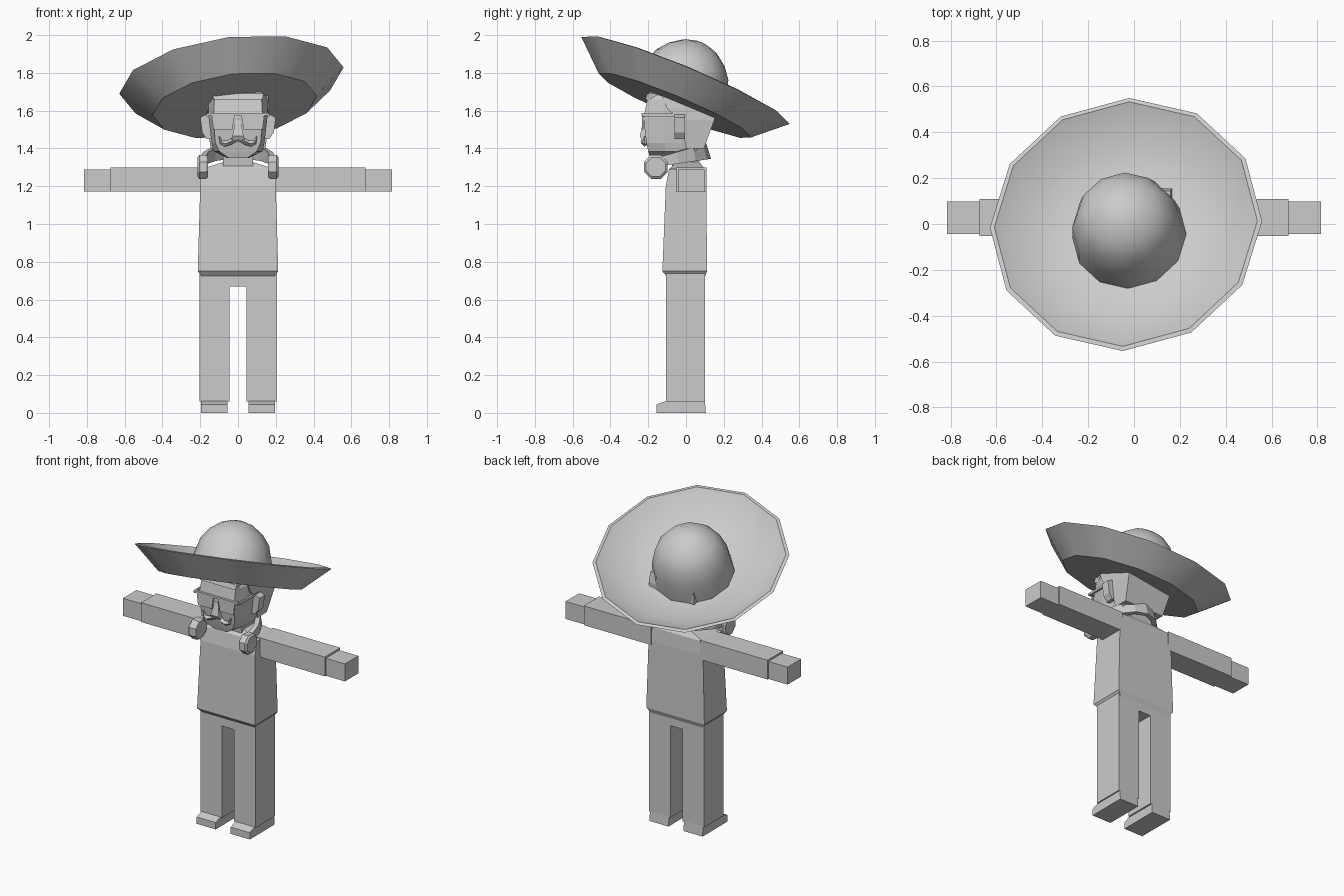
import bpy, math
from mathutils import Vector

cube = bpy.data.objects.get("Cube")
if cube:
    bpy.data.objects.remove(cube, do_unlink=True)

grey = bpy.data.materials.new("plain_grey")
grey.use_nodes = True
tone = (0.6, 0.6, 0.6, 1)
grey.diffuse_color = tone
grey.node_tree.nodes["Principled BSDF"].inputs["Base Color"].default_value = tone


def loft(name, rings):
    """Skin equal-sized rings of points and cap both ends."""
    n = len(rings[0])
    verts = [tuple(p) for r in rings for p in r]
    faces = [[i * n + j, i * n + (j + 1) % n, (i + 1) * n + (j + 1) % n, (i + 1) * n + j]
             for i in range(len(rings) - 1) for j in range(n)]
    faces += [list(range(n))[::-1], [len(verts) - n + j for j in range(n)]]
    mesh = bpy.data.meshes.new(name)
    mesh.from_pydata(verts, [], faces)
    mesh.materials.append(grey)
    ob = bpy.data.objects.new(name, mesh)
    bpy.context.collection.objects.link(ob)
    bpy.context.view_layer.objects.active = ob
    bpy.ops.object.select_all(action='DESELECT')
    ob.select_set(True)
    bpy.ops.object.mode_set(mode='EDIT')
    bpy.ops.mesh.select_all(action='SELECT')
    bpy.ops.mesh.normals_make_consistent(inside=False)
    bpy.ops.object.mode_set(mode='OBJECT')
    return ob


def rect(x0, x1, y0, y1, z):
    return [(x0, y0, z), (x1, y0, z), (x1, y1, z), (x0, y1, z)]


def box(name, x, y, z):
    return loft(name, [rect(*x, *y, h) for h in z])


def stack(name, sections):
    """Symmetric block from (z, half width, front y, back y) sections."""
    return loft(name, [rect(-w, w, a, b, z) for z, w, a, b in sections])


def plate(name, outline, y0, y1):
    return loft(name, [[(x, y, z) for x, z in outline] for y in (y0, y1)])


def span(s, a, b):
    return sorted((s * a, s * b))


# Torso, hips and neck
stack("torso", [(0.72, 0.19, -0.10, 0.10), (0.75, 0.213, -0.125, 0.112),
                (1.2, 0.2, -0.107, 0.107), (1.29, 0.2, -0.09, 0.1),
                (1.33, 0.07, -0.05, 0.07)])
box("hips", (-0.203, 0.203), (-0.105, 0.1), (0.67, 0.74))
stack("neck", [(1.28, 0.08, -0.07, 0.07), (1.45, 0.08, -0.09, 0.06)])

# Head with narrowed face front
head = []
for z, w, fw, front, mid, back in [
        (1.35, 0.06, 0.05, -0.19, -0.13, -0.04), (1.385, 0.13, 0.10, -0.2, -0.11, 0.05),
        (1.43, 0.14, 0.12, -0.21, -0.11, 0.09), (1.56, 0.155, 0.13, -0.225, -0.12, 0.14),
        (1.66, 0.155, 0.125, -0.205, -0.12, 0.14), (1.74, 0.13, 0.11, -0.16, -0.1, 0.11)]:
    head.append([(-w, back, z), (-w, mid, z), (-fw, front, z),
                 (fw, front, z), (w, mid, z), (w, back, z)])
loft("head", head)
stack("hair_back", [(1.40, 0.145, 0.0, 0.095), (1.55, 0.165, -0.03, 0.15),
                    (1.61, 0.165, -0.1, 0.155), (1.68, 0.16, -0.13, 0.145)])
stack("hair_fringe", [(1.66, 0.13, -0.215, -0.1), (1.69, 0.135, -0.205, -0.1),
                      (1.71, 0.11, -0.17, -0.1)])

# Nose
stack("nose", [(1.445, 0.035, -0.235, -0.2), (1.465, 0.03, -0.245, -0.2),
               (1.55, 0.012, -0.225, -0.2)])
box("glasses_bar", (-0.16, 0.16), (-0.235, -0.215), (1.575, 1.588))

for side, s in (("left", 1), ("right", -1)):
    # Limbs
    box(side + "_sleeve", span(s, 0.18, 0.675), (-0.053, 0.108), (1.172, 1.3))
    box(side + "_hand", span(s, 0.66, 0.815), (-0.043, 0.098), (1.172, 1.288))
    box(side + "_leg", span(s, 0.045, 0.203), (-0.105, 0.1), (0.06, 0.7))
    xs = span(s, 0.055, 0.195)
    loft(side + "_shoe", [[(x, -0.155, 0), (x, 0.105, 0), (x, 0.1, 0.065),
                           (x, -0.1, 0.065), (x, -0.155, 0.045)] for x in xs])

    # Ear flaring outwards
    loft(side + "_ear", [[(s * 0.14, y, 1.45), (s * 0.165, y, 1.45), (s * 0.19, y, 1.485),
                          (s * 0.2, y, 1.565), (s * 0.17, y, 1.58), (s * 0.14, y, 1.57)]
                         for y in (-0.06, -0.005)])

    # Glasses
    plate(side + "_lens", [(s * 0.017, 1.58), (s * 0.14, 1.58), (s * 0.13, 1.5),
                           (s * 0.03, 1.5)], -0.234, -0.226)
    box(side + "_glasses_arm", span(s, 0.155, 0.167), (-0.23, -0.02), (1.57, 1.585))

    # Curled moustache half
    rings = []
    for x, z, r in [(0, 1.452, 0.012), (0.035, 1.438, 0.02), (0.065, 1.425, 0.017),
                    (0.09, 1.432, 0.011), (0.1, 1.465, 0.003)]:
        lean = x * 6
        a, b = math.sin(lean) * r, math.cos(lean) * r
        rings.append([(s * (x - a), -0.22, z + b), (s * x, -0.22 - r, z),
                      (s * (x + a), -0.22, z - b), (s * x, -0.195, z)])
    loft(side + "_moustache", rings)

    # Headphone cup: octagonal drum facing sideways
    loft(side + "_headphone_cup", [
        [(s * x, -0.16 + r * math.cos((k + 0.5) * math.pi / 4),
          1.302 + r * math.sin((k + 0.5) * math.pi / 4)) for k in range(8)]
        for x, r in ((0.158, 0.06), (0.17, 0.068), (0.205, 0.068), (0.215, 0.055))])

# Headphone band around the back of the neck
rings = []
for k in range(9):
    t = math.pi * k / 8
    c, q = math.cos(t), math.sin(t)
    z, h = 1.33 + 0.055 * q, 0.025 + 0.015 * q
    rings.append([(r * c, -0.14 + (r + 0.06) * q + e * q, z + d)
                  for r, d, e in ((0.17, -h, 0.012), (0.2, -h, 0.012),
                                  (0.2, h, -0.012), (0.17, h, -0.012))])
loft("headphone_band", rings)

# Wide upturned hat, turned from a profile and tilted back
profile = [(0.437, 0), (0.598, 0.145), (0.578, 0.15), (0.43, 0.04), (0.25, 0.02),
           (0.238, 0.13), (0.208, 0.235), (0.162, 0.295), (0.095, 0.343), (0.03, 0.362)]
hat = loft("hat", [[(r * math.cos(k * math.pi / 6), r * math.sin(k * math.pi / 6), h)
                    for k in range(12)] for r, h in profile])
axis = Vector((-0.127, 0.42, 1))
hat.rotation_mode = 'QUATERNION'
hat.rotation_quaternion = Vector((0, 0, 1)).rotation_difference(axis)
hat.location = (-0.018, -0.058, 1.627)
bpy.ops.object.shade_smooth_by_angle(angle=math.radians(35))
